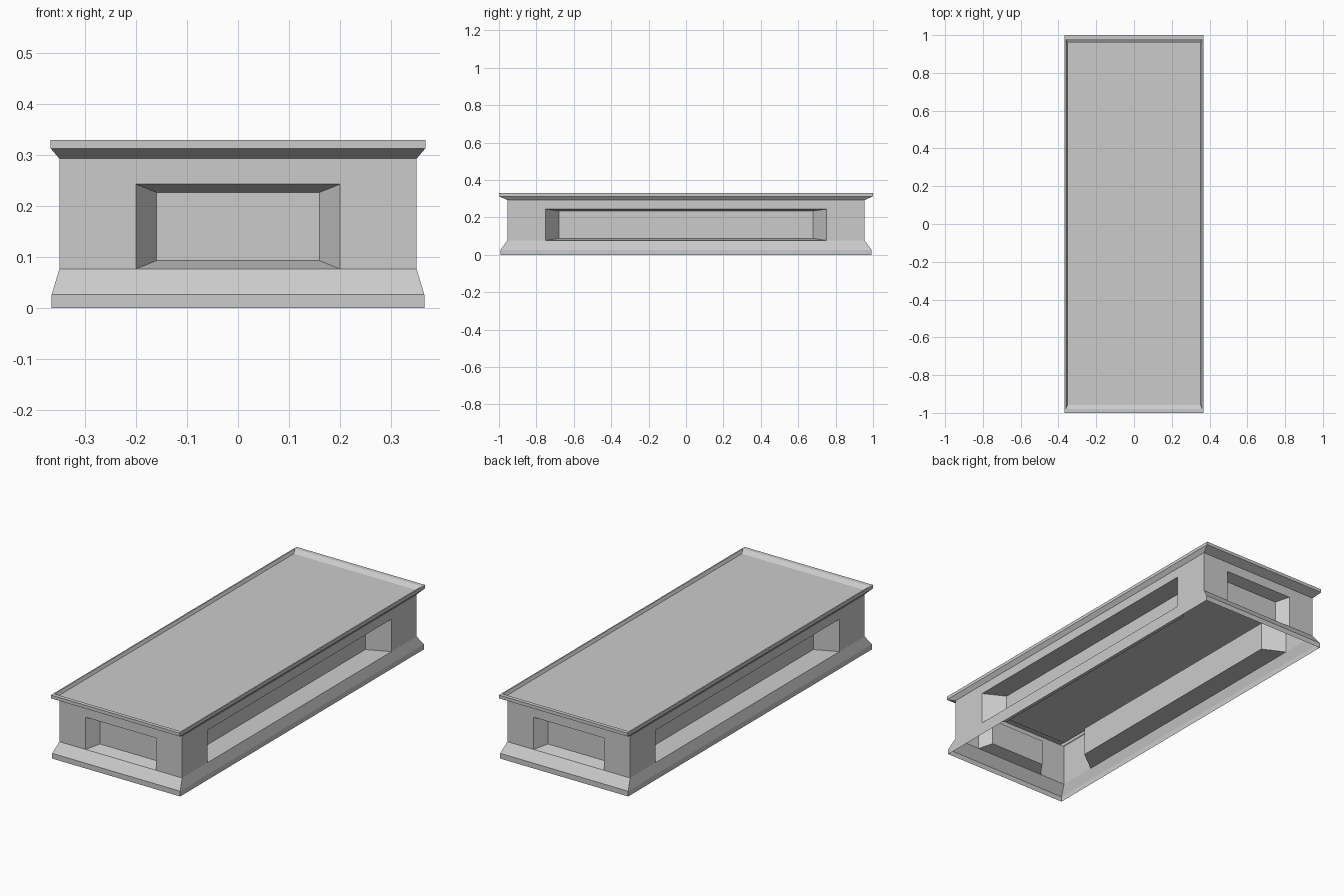
import bpy
from mathutils import Vector

if "Cube" in bpy.data.objects:
    bpy.data.objects.remove(bpy.data.objects["Cube"])

Z = Vector((0, 0, 1))
HX, HY, ZB, ZT = 0.35, 0.955, 0.077, 0.293   # wall half sizes, bottom and top


def make(name, verts, faces):
    me = bpy.data.meshes.new(name)
    me.from_pydata(verts, [], faces)
    me.update()
    ob = bpy.data.objects.new(name, me)
    bpy.context.collection.objects.link(ob)
    return ob


def moulding(name, rings, cap=False):
    """Stack rectangular rings (half x, half y, z) into a mitred strip."""
    verts = [(sx * x, sy * y, z) for x, y, z in rings
             for sx, sy in ((-1, -1), (1, -1), (1, 1), (-1, 1))]
    faces = []
    for r in range(0, 4 * (len(rings) - 1), 4):
        for k in range(4):
            n = (k + 1) % 4
            faces.append((r + k, r + n, r + n + 4, r + k + 4))
    if cap:
        faces.append(tuple(range(len(verts) - 4, len(verts))))
    return make(name, verts, faces)


def niche_wall(name, normal, dist, half, opening, back, depth):
    """Wall with a tapered niche; opening/back are (half width, low z, high z)."""
    n = Vector(normal)
    u = Z.cross(n)

    def rect(w, lo, hi, d):
        return [u * a + n * d + Z * z
                for a, z in ((-w, lo), (w, lo), (w, hi), (-w, hi))]

    verts = rect(half, ZB, ZT, dist) + rect(*opening, dist) + rect(*back, dist - depth)
    faces = [(0, 4, 7, 3), (5, 1, 2, 6), (7, 6, 2, 3), (8, 9, 10, 11)]
    for k in range(4):
        m = (k + 1) % 4
        faces.append((4 + k, 4 + m, 8 + m, 8 + k))
    return make(name, verts, faces)


# Flared plinth, open underneath
moulding("base_moulding", [(0.365, 0.992, 0), (0.365, 0.992, 0.027), (HX, HY, ZB)])

# Four walls with recessed niches
for name, s in (("front", -1), ("back", 1)):
    niche_wall(name + "_wall", (0, s, 0), HY, HX,
               (0.20, ZB, 0.243), (0.16, 0.093, 0.227), 0.06)
for name, s in (("left", -1), ("right", 1)):
    niche_wall(name + "_wall", (s, 0, 0), HX, HY,
               (0.75, ZB, 0.244), (0.68, 0.088, 0.235), 0.10)

# Overhanging top with a shallow sunken tray
moulding("top_tray", [(HX, HY, ZT), (0.367, 1.0, 0.313), (0.367, 1.0, 0.33),
                      (0.36, 0.98, 0.33), (0.352, 0.957, 0.315)], cap=True)
